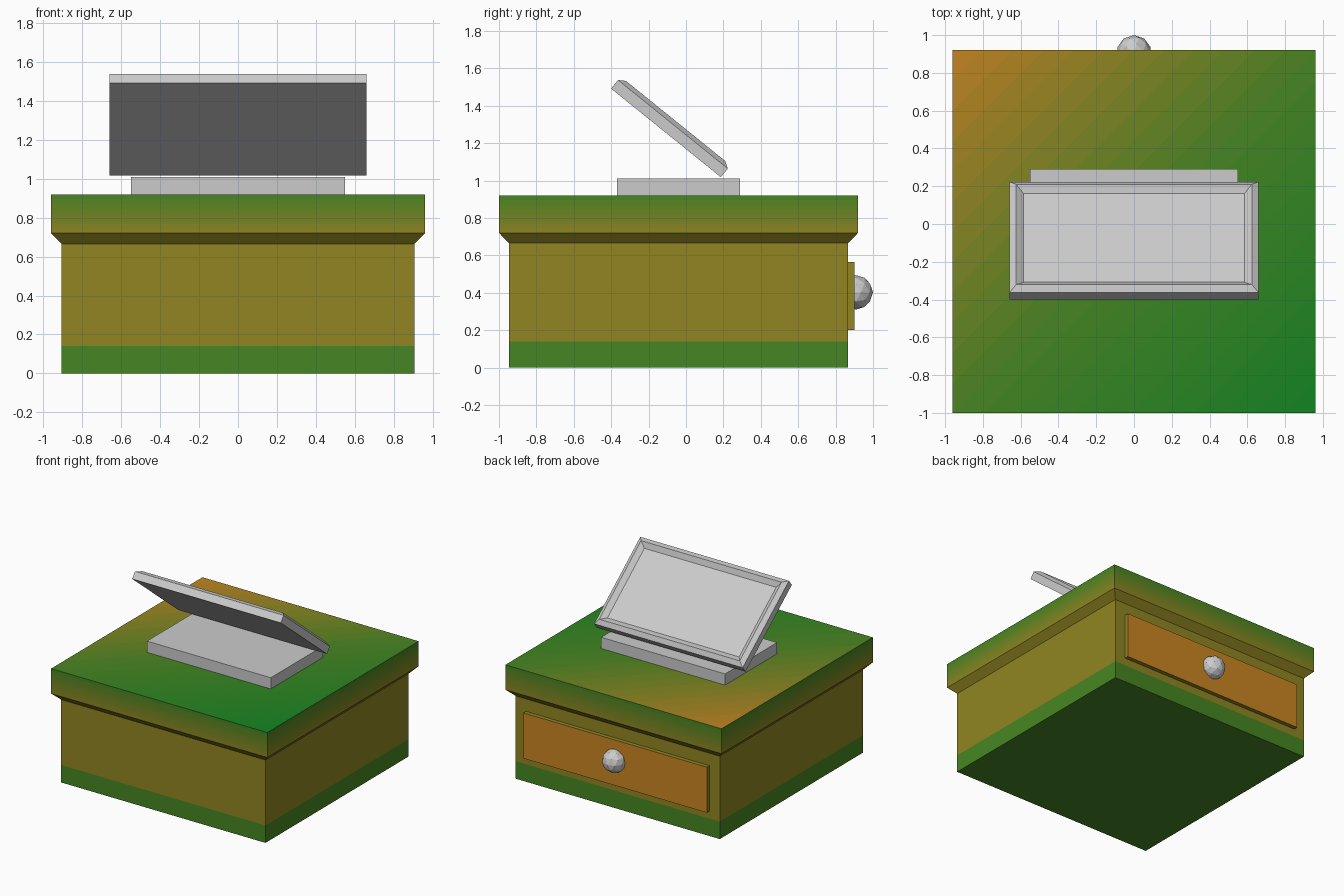
import bpy, bmesh, math
from mathutils import Color, Vector

if "Cube" in bpy.data.objects:
    bpy.data.objects.remove(bpy.data.objects["Cube"])

GREEN, OLIVE, ORANGE, DEEP = 0.283, 0.567, 0.79, 0.06


def tint(red):
    """One paint family: only the red share changes from green to orange."""
    name = f"paint_{round(red * 100):02d}"
    mat = bpy.data.materials.get(name) or bpy.data.materials.new(name)
    mat.diffuse_color = (*Color((red, 0.523, 0.133)).from_srgb_to_scene_linear(), 1)
    mat.use_nodes = True
    mat.node_tree.nodes["Principled BSDF"].inputs["Base Color"].default_value = mat.diffuse_color
    return mat


def paint_faces(obj, red_of_face):
    """Give every face the tint returned for its centre and normal."""
    mats = obj.data.materials
    for p in obj.data.polygons:
        mat = tint(red_of_face(p.center, p.normal))
        if mat.name not in mats:
            mats.append(mat)
        p.material_index = mats.find(mat.name)


def stack(name, rings, edit=None):
    """Loft closed rectangles (half width, y min, y max, z) and cap both ends."""
    bm = bmesh.new()
    loops = [[bm.verts.new((x, y, z)) for x, y in
              ((-hx, y0), (hx, y0), (hx, y1), (-hx, y1))]
             for hx, y0, y1, z in rings]
    for a, b in zip(loops, loops[1:]):
        for i in range(4):
            j = (i + 1) % 4
            bm.faces.new((a[i], a[j], b[j], b[i]))
    bm.faces.new(loops[0][::-1])
    bm.faces.new(loops[-1])
    bm.normal_update()
    if edit:
        edit(bm)
    mesh = bpy.data.meshes.new(name)
    bm.to_mesh(mesh)
    bm.free()
    obj = bpy.data.objects.new(name, mesh)
    bpy.context.collection.objects.link(obj)
    return obj


# Cabinet with a green skirting band
cabinet = stack("cabinet", [(0.907, -0.947, 0.867, z) for z in (0, 0.14, 0.665)])
paint_faces(cabinet, lambda c, n: GREEN if c.z < 0.14 else OLIVE)


# Countertop: chamfered underside, fading edge and diagonal colour fade on top
def diagonal(c):
    return (c.y + 0.04 - c.x) / 1.92


def cut_bands(bm):
    for k in range(-11, 12):
        top = [f for f in bm.faces if f.normal.z > 0.9]
        geom = top + list({e for f in top for e in f.edges}) \
            + list({v for f in top for v in f.verts})
        s = k / 12 * 1.92
        bmesh.ops.bisect_plane(bm, geom=geom, plane_co=Vector((-s / 2, s / 2 - 0.04, 0)),
                               plane_no=Vector((-1, 1, 0)))


def counter_red(c, n):
    if n.z > 0.9:
        s = diagonal(c)
        return GREEN + s * (ORANGE - GREEN if s > 0 else GREEN - DEEP)
    t = min(max((c.z - 0.72) / 0.2, 0), 1)
    return OLIVE + t * (GREEN - OLIVE)


rings = [(0.907, -0.947, 0.867, 0.665)]
rings += [(0.96, -1.0, 0.92, 0.72 + 0.2 * k / 8) for k in range(9)]
paint_faces(stack("countertop", rings, cut_bands), counter_red)

# Drawer front: orange face, olive edges
drawer = stack("drawer_front", [(0.815, 0.867, 0.9, z) for z in (0.2, 0.565)])
paint_faces(drawer, lambda c, n: ORANGE if n.y > 0.9 else OLIVE)

# Faceted drawer knob
bpy.ops.mesh.primitive_ico_sphere_add(subdivisions=2, radius=0.092,
                                      location=(0, 0.908, 0.402))
bpy.context.object.name = "drawer_knob"

# Display foot
stack("display_foot", [(0.55, -0.37, 0.29, z) for z in (0.92, 1.01)])

# Tilted display: slab, raised bevelled rim, recessed screen (inset, height)
profile = [(0, 0), (0, 0.059), (0.036, 0.082), (0.075, 0.054)]
display = stack("display", [(0.66 - i, -0.377 + i, 0.377 - i, h) for i, h in profile])
display.location = (0, -0.107, 1.2545)
display.rotation_euler.x = math.radians(-38.9)
